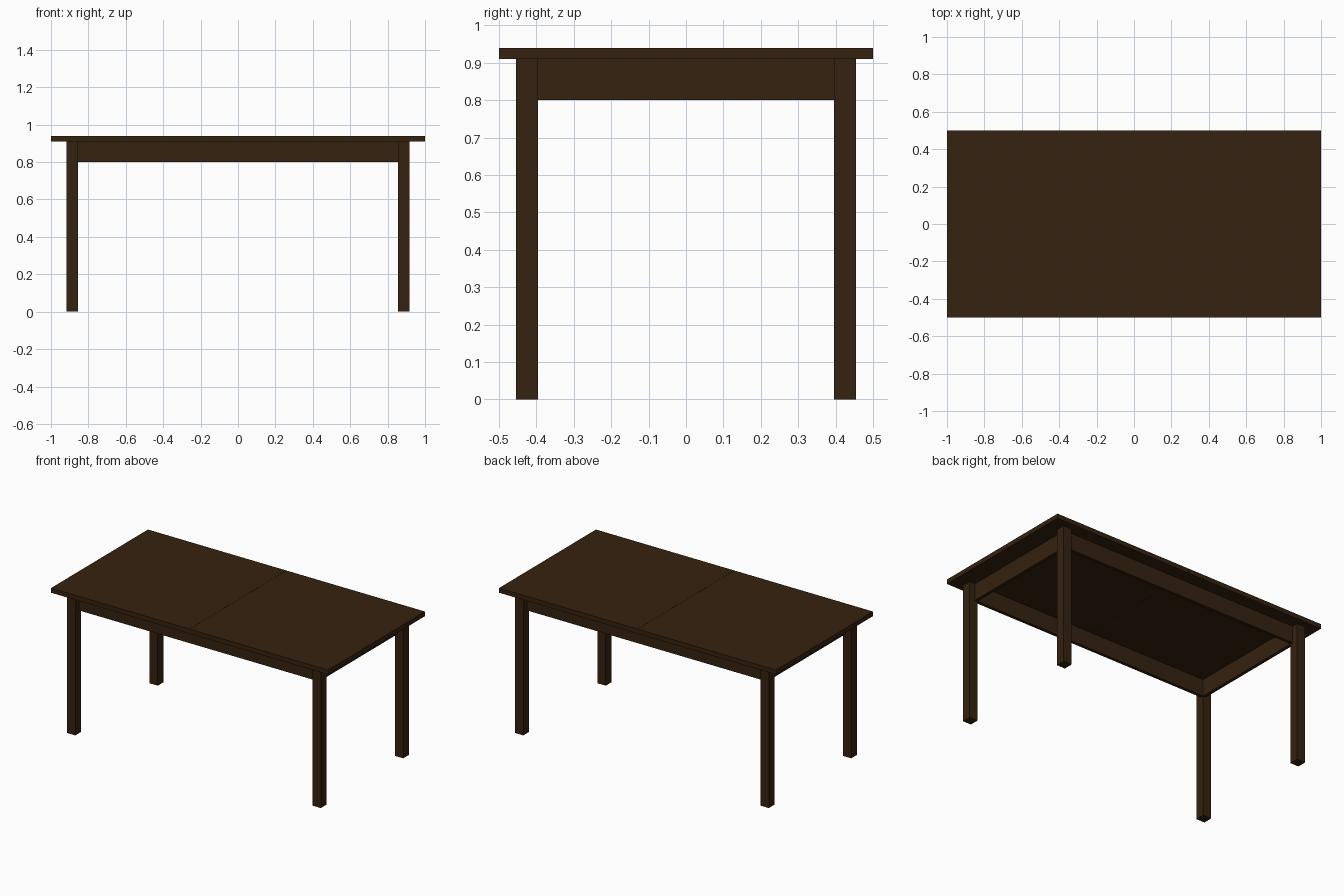
import bpy

if "Cube" in bpy.data.objects:
    bpy.data.objects.remove(bpy.data.objects["Cube"])

wood = bpy.data.materials.new("dark walnut")
wood.diffuse_color = (0.036, 0.016, 0.005, 1)
wood.use_nodes = True
wood.node_tree.nodes["Principled BSDF"].inputs["Base Color"].default_value = wood.diffuse_color


def box(name, lo, hi):
    """Axis-aligned box between two corners."""
    bpy.ops.mesh.primitive_cube_add(size=1, location=[(a + b) / 2 for a, b in zip(lo, hi)])
    ob = bpy.context.object
    ob.name = name
    ob.scale = [b - a for a, b in zip(lo, hi)]
    bpy.ops.object.transform_apply(location=False, rotation=False, scale=True)
    ob.data.materials.append(wood)
    return ob


TOP, UNDER, RAIL = 0.94, 0.91, 0.80      # heights: top, underside, rail bottom
LX, LY, LEG = 0.916, 0.455, 0.06         # outer leg corner and leg width
THICK = 0.02                             # rail thickness
ix, iy = LX - LEG, LY - LEG              # inner leg corner

# Two table leaves meeting at a fine seam
box("left_leaf", (-1, -0.5, UNDER), (-0.0005, 0.5, TOP))
box("right_leaf", (0.0005, -0.5, UNDER), (1, 0.5, TOP))

# Square legs
for sx, side in ((-1, "left"), (1, "right")):
    for sy, end in ((-1, "front"), (1, "back")):
        cx, cy, h = sx * (LX - LEG / 2), sy * (LY - LEG / 2), LEG / 2
        box(f"{end}_{side}_leg", (cx - h, cy - h, 0), (cx + h, cy + h, UNDER))

# Rails between the legs, flush with the inner leg faces
for s, end, side in ((-1, "front", "left"), (1, "back", "right")):
    cy, cx, h = s * (iy + THICK / 2), s * (ix + THICK / 2), THICK / 2
    box(f"{end}_rail", (-ix, cy - h, RAIL), (ix, cy + h, UNDER))
    box(f"{side}_rail", (cx - h, -iy, RAIL), (cx + h, iy, UNDER))
